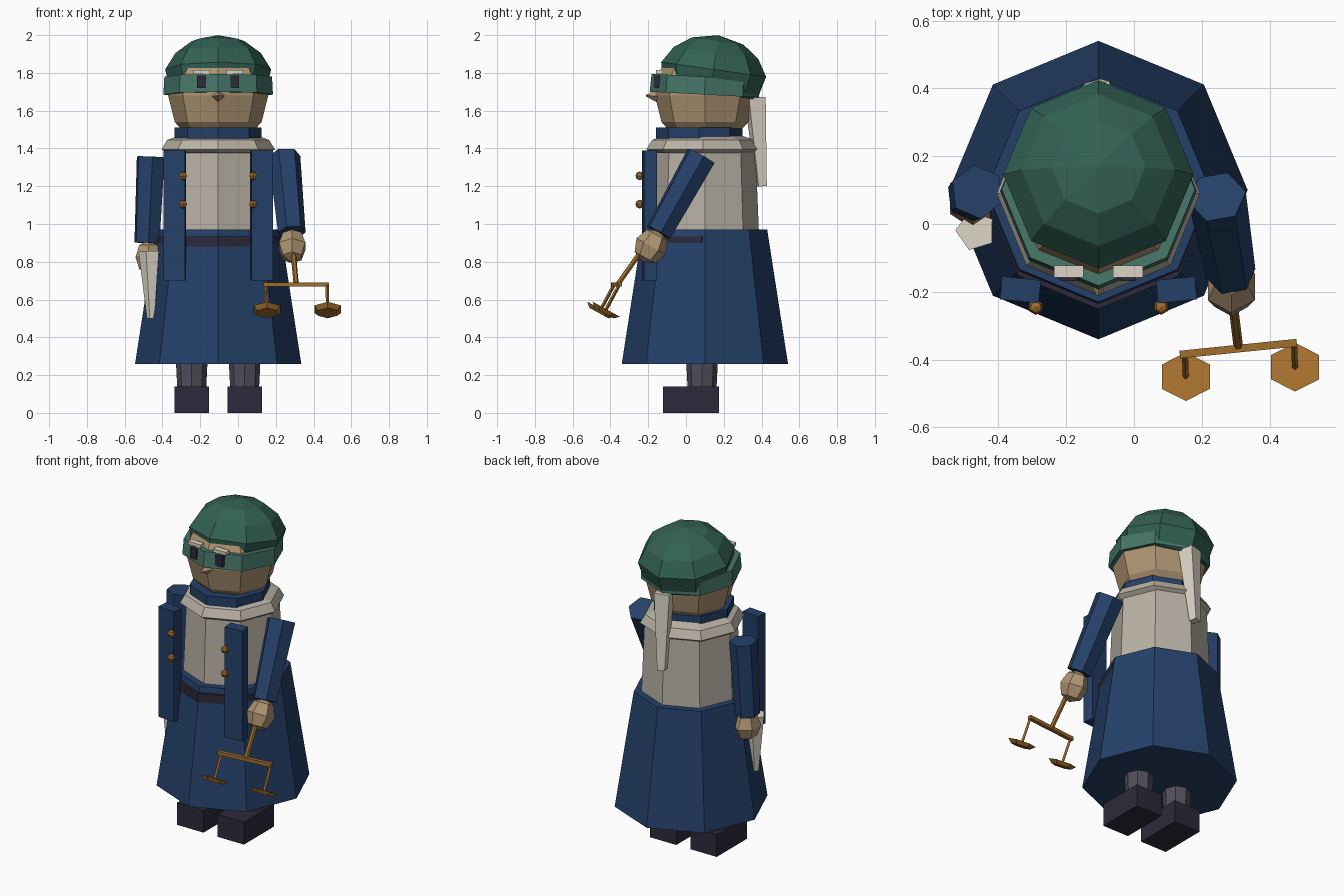
import bpy, bmesh, math
from mathutils import Vector, Matrix, Euler

if "Cube" in bpy.data.objects:
    bpy.data.objects.remove(bpy.data.objects["Cube"])

CX = -0.105  # body centre line


def mat(name, rgb):
    m = bpy.data.materials.new(name)
    m.diffuse_color = [c ** 2.2 for c in rgb] + [1]
    m.use_nodes = True
    m.node_tree.nodes["Principled BSDF"].inputs["Base Color"].default_value = m.diffuse_color
    return m


NAVY = mat("navy", (.16, .26, .41))
GREEN = mat("green", (.21, .38, .33))
TEAL = mat("teal", (.28, .46, .41))
SKIN = mat("skin", (.68, .58, .45))
CREAM = mat("cream", (.72, .69, .64))
PALE = mat("pale", (.86, .83, .77))
BRASS = mat("brass", (.63, .43, .19))
DARK = mat("dark", (.19, .18, .24))
GREY = mat("grey", (.32, .31, .36))


def finish(name, bm, m, matrix=Matrix()):
    bmesh.ops.recalc_face_normals(bm, faces=bm.faces)
    me = bpy.data.meshes.new(name)
    bm.to_mesh(me)
    bm.free()
    me.materials.append(m)
    ob = bpy.data.objects.new(name, me)
    ob.matrix_world = matrix
    bpy.context.collection.objects.link(ob)
    return ob


def lathe(name, m, profile, loc=(0, 0, 0), n=8, rot=(0, 0, 0), phase=0):
    """Turned solid with flat ends; profile is (radius, height) pairs."""
    bm = bmesh.new()
    rings = []
    for r, z in profile:
        if r == 0:
            rings.append([bm.verts.new((0, 0, z))] * n)
        else:
            angs = [phase + i * math.tau / n for i in range(n)]
            rings.append([bm.verts.new((r * math.cos(a), r * math.sin(a), z)) for a in angs])
    for a, b in zip(rings, rings[1:]):
        for i in range(n):
            j = (i + 1) % n
            bm.faces.new(list(dict.fromkeys((a[i], a[j], b[j], b[i]))))
    for (r, _), ring in ((profile[0], rings[0]), (profile[-1], rings[-1])):
        if r:
            bm.faces.new(ring)
    return finish(name, bm, m, Matrix.LocRotScale(Vector(loc), Euler(rot), None))


def rod(name, m, a, b, r1, r2, n=6, phase=0):
    """Tapered prism from point a to point b."""
    a, b = Vector(a), Vector(b)
    d = b - a
    ob = lathe(name, m, [(r1, 0), (r2, d.length)], n=n, phase=phase)
    ob.matrix_world = Matrix.Translation(a) @ d.to_track_quat('Z', 'Y').to_matrix().to_4x4()


def box(name, m, loc, size, rz=0):
    bm = bmesh.new()
    bmesh.ops.create_cube(bm, size=1)
    bmesh.ops.scale(bm, vec=size, verts=bm.verts)
    finish(name, bm, m, Matrix.LocRotScale(Vector(loc), Euler((0, 0, rz)), None))


def ball(name, m, loc, size, seg=6, rings=4, rot=(0, 0, 0)):
    bm = bmesh.new()
    bmesh.ops.create_uvsphere(bm, u_segments=seg, v_segments=rings, radius=1)
    bmesh.ops.scale(bm, vec=size, verts=bm.verts)
    finish(name, bm, m, Matrix.LocRotScale(Vector(loc), Euler(rot), None))


# Clothing and torso
lathe("skirt", NAVY, [(.44, .26), (.33, .97)], (CX, .1, 0))
lathe("belt", DARK, [(.334, .88), (.334, .935)], (CX, .083, 0))
lathe("torso", CREAM, [(.287, .93), (.268, 1.40)], (CX, .1, 0))
lathe("shoulder_wrap", CREAM, [(.27, 1.375), (.30, 1.395), (.27, 1.445), (.2, 1.47)], (CX, .09, 0))
lathe("collar", NAVY, [(.23, 1.42), (.23, 1.51)], (CX, .07, 0))

# Head, cap and headband
lathe("head", SKIN, [(.185, 1.49), (.23, 1.54), (.265, 1.68), (.265, 1.76), (.2, 1.88)], (CX, .1, 0))
lathe("headband", TEAL, [(.29, -.05), (.285, .045)], (CX, .1, 1.735), rot=(math.radians(-3), 0, 0))
dome = [(.25, -.045)] + [(.295 * math.cos(math.radians(e)), .265 * math.sin(math.radians(e)))
                         for e in (18, 40, 62)] + [(0, .265)]
lathe("cap", GREEN, dome, (CX, .135, 1.737), rot=(math.radians(-8), 0, 0))
rod("cap_tail", PALE, (CX, .365, 1.67), (CX - .01, .40, 1.2), .065, .032, n=4, phase=math.pi / 4)

# Face
rod("nose", SKIN, (CX, -.14, 1.677), (CX, -.212, 1.68), .04, .004, n=4)

# Paired parts
for s, side in ((-1, "left"), (1, "right")):
    box("eye_" + side, DARK, (CX + s * .0875, -.145, 1.752), (.047, .045, .066))
    box("brow_" + side, PALE, (CX + s * .0875, -.14, 1.805), (.088, .036, .02))
    box("coat_panel_" + side, NAVY, (CX + s * .23, -.194, 1.045), (.115, .068, .69), s * .1)
    for z in (1.105, 1.255):
        ball("button_" + side, BRASS, (CX + s * .185, -.245, z), (.023, .023, .023))
    lathe("leg_" + side, GREY, [(.075, .1), (.09, .4)], (CX + s * .14, .085, 0), n=8)
    box("boot_" + side, DARK, (CX + s * .14, .0275, .07), (.182, .297, .14))

# Arms and hands
rod("arm_right", NAVY, (.245, .08, 1.36), (.285, -.145, .955), .086, .074)
ball("hand_right", SKIN, (.287, -.185, .882), (.08, .088, .095), rot=(-.5, 0, 0))
rod("arm_left", NAVY, (-.462, .095, 1.355), (-.482, .08, .9), .08, .072, phase=math.pi / 6)
ball("hand_left", SKIN, (-.475, .075, .825), (.078, .09, .09))

# Tapered blade-like roll in the left hand
rod("paper_roll", PALE, (-.467, -.02, .855), (-.46, -.03, .5), .06, .022, n=5)

# Balance scale held in the right hand
rod("scale_handle", BRASS, (.29, -.22, .88), (.308, -.365, .675), .014, .014)
rod("scale_beam", BRASS, (.135, -.385, .68), (.48, -.35, .68), .016, .016, n=4, phase=math.pi / 4)
for x, y in ((.15, -.38), (.472, -.352)):
    pan = (x + .003, y - .075, .54)
    rod("scale_hanger", BRASS, (x, y, .68), pan, .009, .009, n=4)
    lathe("scale_pan", BRASS, [(.058, -.013), (.082, .01)], pan, n=6,
          rot=(math.radians(-29), 0, 0), phase=math.pi / 6)
